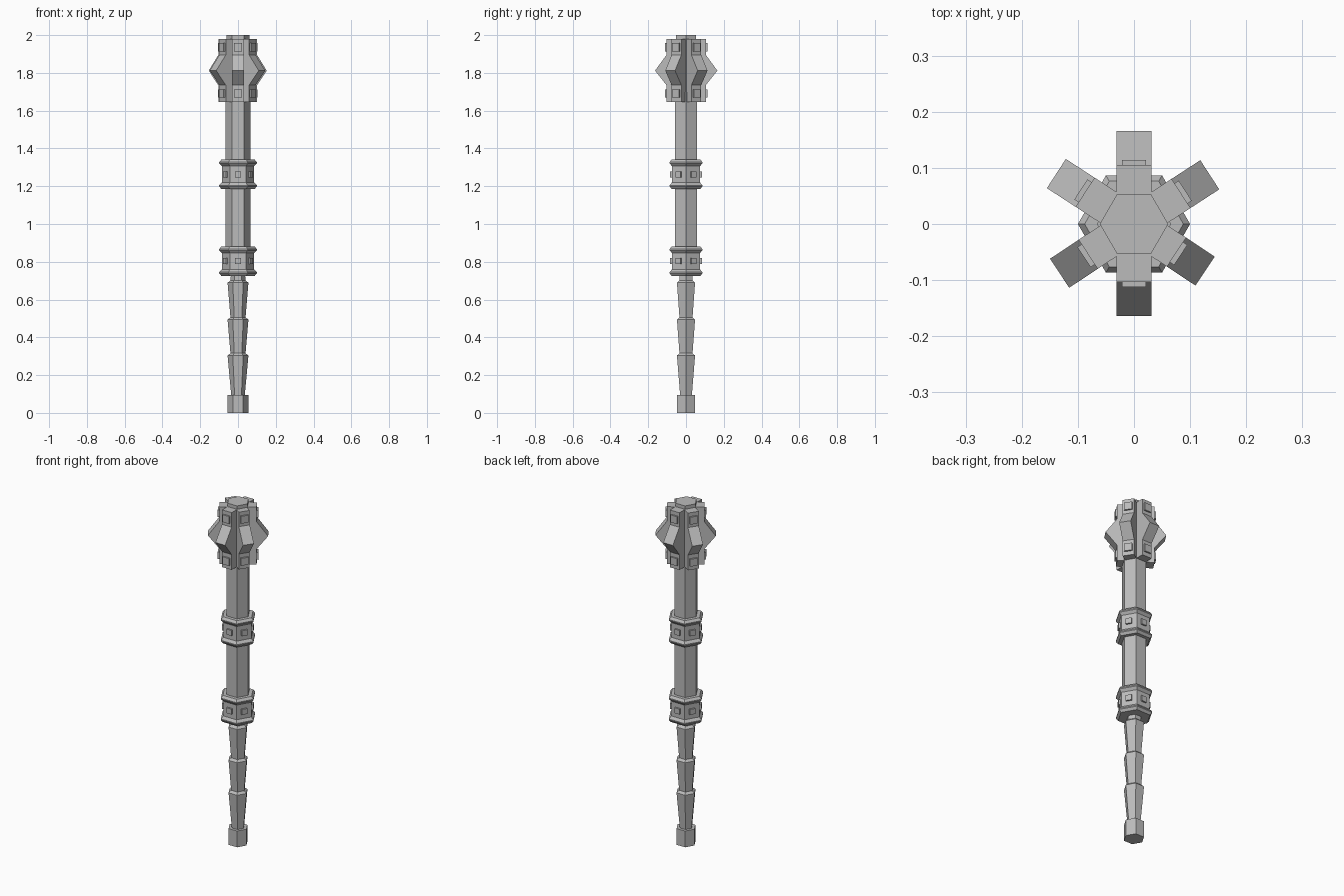
import bpy, bmesh
from math import radians, cos, sin
from mathutils import Matrix

cube = bpy.data.objects.get("Cube")
if cube:
    bpy.data.objects.remove(cube, do_unlink=True)

steel = bpy.data.materials.new("grey steel")
steel.use_nodes = True
GREY = (0.5, 0.5, 0.5, 1)
steel.diffuse_color = GREY
steel.node_tree.nodes["Principled BSDF"].inputs["Base Color"].default_value = GREY


def finish(name, bm):
    bmesh.ops.recalc_face_normals(bm, faces=bm.faces)
    mesh = bpy.data.meshes.new(name)
    bm.to_mesh(mesh)
    bm.free()
    mesh.materials.append(steel)
    obj = bpy.data.objects.new(name, mesh)
    bpy.context.collection.objects.link(obj)
    return obj


def hex_lathe(name, profile):
    """Six-sided solid from (radius, height) pairs, corners on the x axis."""
    bm = bmesh.new()
    rings = [[bm.verts.new((r * cos(radians(60 * i)), r * sin(radians(60 * i)), z))
              for i in range(6)] for r, z in profile]
    for low, high in zip(rings, rings[1:]):
        for i in range(6):
            j = (i + 1) % 6
            bm.faces.new((low[i], low[j], high[j], high[i]))
    bm.faces.new(rings[0])
    bm.faces.new(rings[-1])
    return finish(name, bm)


def add_stud(bm, radius, z, size, depth, turn):
    """Small chamfered block standing out from a face."""
    place = turn @ Matrix.Translation((radius, 0, z)) @ Matrix.Diagonal((depth * 2, size, size, 1))
    verts = bmesh.ops.create_cube(bm, size=1, matrix=place)["verts"]
    return verts


# Grip: pommel, three flared segments and a neck
grip = [(0.055, 0), (0.055, 0.095), (0.036, 0.095)]
for top in (0.30, 0.49, 0.685):
    grip += [(0.055, top), (0.055, top + 0.004), (0.04, top + 0.016)]
grip.append((0.037, 0.74))
hex_lathe("grip", grip)

# Shaft and head core
hex_lathe("shaft", [(0.066, 0.8), (0.066, 1.7)])
hex_lathe("head_core", [(0.061, 1.65), (0.061, 2.0)])

# Two waisted collars with a stud on every face
for name, z in (("lower_collar", 0.803), ("upper_collar", 1.263)):
    half = [(0.086, 0.043), (0.1, 0.058), (0.1, 0.064), (0.088, 0.078)]
    hex_lathe(name, [(r, z - h) for r, h in reversed(half)] + [(r, z + h) for r, h in half])
    bm = bmesh.new()
    for i in range(6):
        add_stud(bm, 0.0745, z, 0.032, 0.009, Matrix.Rotation(radians(30 + 60 * i), 4, "Z"))
    finish(name + "_studs", bm)

# Six pointed flanges, each with an upper and a lower stud
FLANGE = [(0.02, 1.645), (0.104, 1.645), (0.104, 1.735), (0.165, 1.812),
          (0.104, 1.895), (0.104, 1.98), (0.02, 1.98)]
for n, (angle, shift) in enumerate([(90, 0.001), (33, -0.004), (-33.5, -0.013),
                                    (-90, -0.001), (-146.5, -0.006), (147, 0)], 1):
    turn = Matrix.Rotation(radians(angle), 4, "Z") @ Matrix.Translation((shift, 0, 0))
    bm = bmesh.new()
    face = bm.faces.new([bm.verts.new((r, -0.031, z)) for r, z in FLANGE])
    side = bmesh.ops.extrude_face_region(bm, geom=[face])["geom"]
    bmesh.ops.translate(bm, vec=(0, 0.062, 0),
                        verts=[v for v in side if isinstance(v, bmesh.types.BMVert)])
    bmesh.ops.transform(bm, matrix=turn, verts=bm.verts)
    for z in (1.69, 1.936):
        add_stud(bm, 0.104, z, 0.043, 0.009, turn)
    finish(f"flange_{n}", bm)
